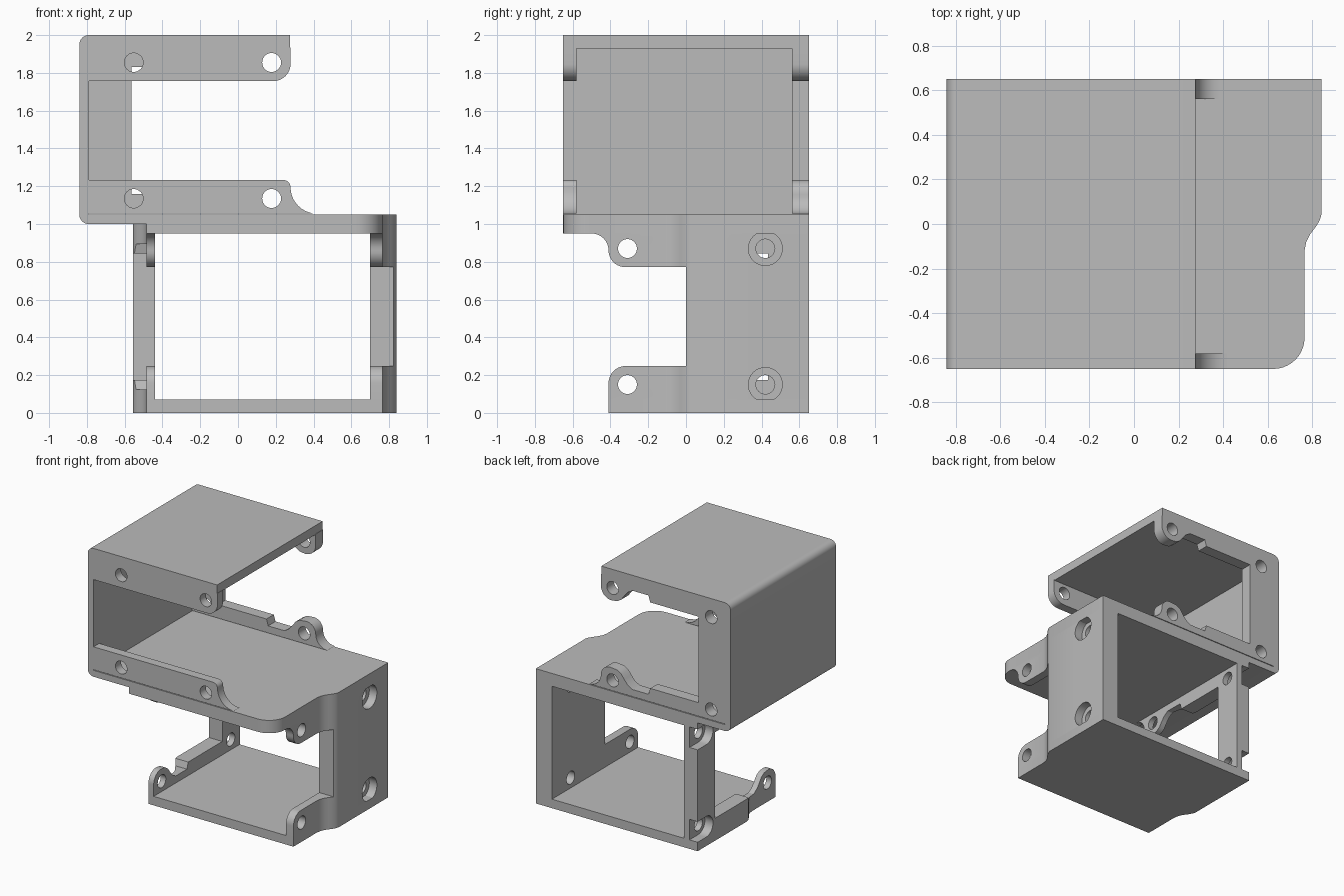
import bpy, bmesh
from math import cos, sin, radians, pi

if "Cube" in bpy.data.objects:
    bpy.data.objects.remove(bpy.data.objects["Cube"], do_unlink=True)

grey = bpy.data.materials.new("light grey plastic")
grey.use_nodes = True
colour = (0.5, 0.5, 0.5, 1)
grey.diffuse_color = colour
grey.node_tree.nodes["Principled BSDF"].inputs["Base Color"].default_value = colour


def arc(cx, cy, r, a, b, n=10):
    angles = [radians(a + (b - a) * i / n) for i in range(n + 1)]
    return [(cx + r * cos(t), cy + r * sin(t)) for t in angles]


def circle(cx, cy, r):
    return arc(cx, cy, r, 0, 348.75, 31)


def prism(name, pts, axis, a, b):
    """Extrude a flat outline along an axis, from a to b."""
    place = {"x": lambda u, v, w: (w, u, v),
             "y": lambda u, v, w: (u, w, v),
             "z": lambda u, v, w: (u, v, w)}[axis]
    bm = bmesh.new()
    low = [bm.verts.new(place(u, v, a)) for u, v in pts]
    high = [bm.verts.new(place(u, v, b)) for u, v in pts]
    bm.faces.new(low)
    bm.faces.new(high)
    for i in range(len(pts)):
        j = (i + 1) % len(pts)
        bm.faces.new((low[i], low[j], high[j], high[i]))
    bmesh.ops.recalc_face_normals(bm, faces=bm.faces)
    mesh = bpy.data.meshes.new(name)
    bm.to_mesh(mesh)
    bm.free()
    mesh.materials.append(grey)
    ob = bpy.data.objects.new(name, mesh)
    bpy.context.collection.objects.link(ob)
    return ob


def combine(ob, tool, operation="DIFFERENCE"):
    mod = ob.modifiers.new("cut", "BOOLEAN")
    mod.operation, mod.object, mod.solver = operation, tool, "EXACT"
    bpy.context.view_layer.objects.active = ob
    bpy.ops.object.modifier_apply(modifier=mod.name)
    bpy.data.objects.remove(tool, do_unlink=True)


def finish(ob):
    bpy.ops.object.select_all(action="DESELECT")
    ob.select_set(True)
    bpy.context.view_layer.objects.active = ob
    bpy.ops.object.shade_smooth_by_angle(angle=radians(30))


EDGE, EAR, DEEP = 0.1, 0.262, 0.44   # ear end, ear height and plate height from mid line


def half_flange(window, fillet, stepped):
    """Half outline of a slotted flange, from its open end to the window end."""
    if fillet:
        pts = arc(EDGE + fillet, DEEP - fillet, fillet, 90, 180)
        r = DEEP - fillet - EAR
    else:
        pts, r = [(EDGE, DEEP)], 0.09
    pts += arc(EDGE - r, EAR + r, r, 0, -90)
    if stepped:
        pts += [(-0.04, 0.268), (-0.075, 0.29), (-0.1, 0.325), (-0.13, 0.36),
                (-0.17, 0.385), (-0.31, 0.385), (-0.325, 0.335), (window, 0.335)]
    else:
        pts.append((window, EAR))
    return pts


def flange(name, axis, ear, mid, direction, a, b, far, window,
           top_fillet, low_fillet, stepped, holes):
    top = [(u, v) for u, v in half_flange(window, top_fillet, stepped)]
    low = [(u, -v) for u, v in half_flange(window, low_fillet, stepped)]
    outline = top + low[::-1] + [(far, -DEEP), (far, DEEP)]
    ob = prism(name, [(ear + direction * u, mid + v) for u, v in outline], axis, a, b)
    for u in holes:
        for v in (-0.36, 0.36):
            combine(ob, prism("hole_cutter", circle(ear + direction * u, mid + v, 0.05),
                              axis, a - 0.1, b + 0.1))
    return ob


# Upper shell: roof, rounded side wall and floor
shell = [(0.275, 1.93), (0.275, 2)] + arc(-0.79, 1.95, 0.05, 90, 180)
shell += arc(-0.79, 1.05, 0.05, 180, 270)
shell += [(-0.47, 1), (-0.47, 1.05), (-0.79, 1.05), (-0.79, 1.93)]
parts = [prism("upper_shell", shell, "y", -0.65, 0.65)]

# Upper flanges with screw ears
parts.append(flange("upper_front_flange", "y", 0.178, 1.495, 1, -0.65, -0.58,
                    -0.99, -0.968, 0, 0.14, False, (0, -0.73)))
parts.append(flange("upper_back_flange", "y", 0.178, 1.495, 1, 0.56, 0.65,
                    -0.99, -0.743, 0, 0.1, True, (0, -0.85)))


# Plan outline with an S-shaped step on both sides
def plan(front, corner):
    step = [(1, 0.04), (0.9, 0.015), (0.7, -0.01), (0.5, -0.03),
            (0.3, -0.05), (0.1, -0.08), (0, -0.12)]
    right = [(0.84, 0.65)] + [(0.765 + 0.075 * s, y) for s, y in step]
    left = [(-0.555, 0.65)] + [(-0.485 - 0.07 * s, y) for s, y in step]
    if corner:
        right += arc(0.765 - corner, front + corner, corner, 0, -90)
    else:
        right.append((0.765, front))
    return right + [(-0.485, front)] + left[::-1]


parts.append(prism("middle_plate", plan(-0.65, 0.14), "z", 0.95, 1.05))
parts.append(prism("bottom_plate", plan(-0.41, 0), "z", 0, 0.07))

# Lower walls, trimmed to the stepped plan
right_wall = flange("lower_right_wall", "x", -0.31, 0.51, -1, 0.7, 0.9,
                    -0.96, -0.31, 0.09, 0, False, (0, -0.73))
left_wall = flange("lower_left_wall", "x", -0.31, 0.51, -1, -0.6, -0.44,
                   -0.96, -0.745, 0.09, 0, True, (0, -0.85))
for wall in (right_wall, left_wall):
    combine(wall, prism("trim", plan(-0.65, 0), "z", -0.1, 1.1), "INTERSECT")

# Round screw recesses on the right, slots open to the back on the left
for z in (0.15, 0.87):
    combine(right_wall, prism("recess_cutter", circle(0.42, z, 0.09), "x", 0.775, 1))
    slot = arc(0.54, z, 0.08, 90, 270, 16) + [(0.7, z - 0.08), (0.7, z + 0.08)]
    combine(left_wall, prism("slot_cutter", slot, "x", -0.7, -0.485))
parts += [right_wall, left_wall]

for part in parts:
    finish(part)
